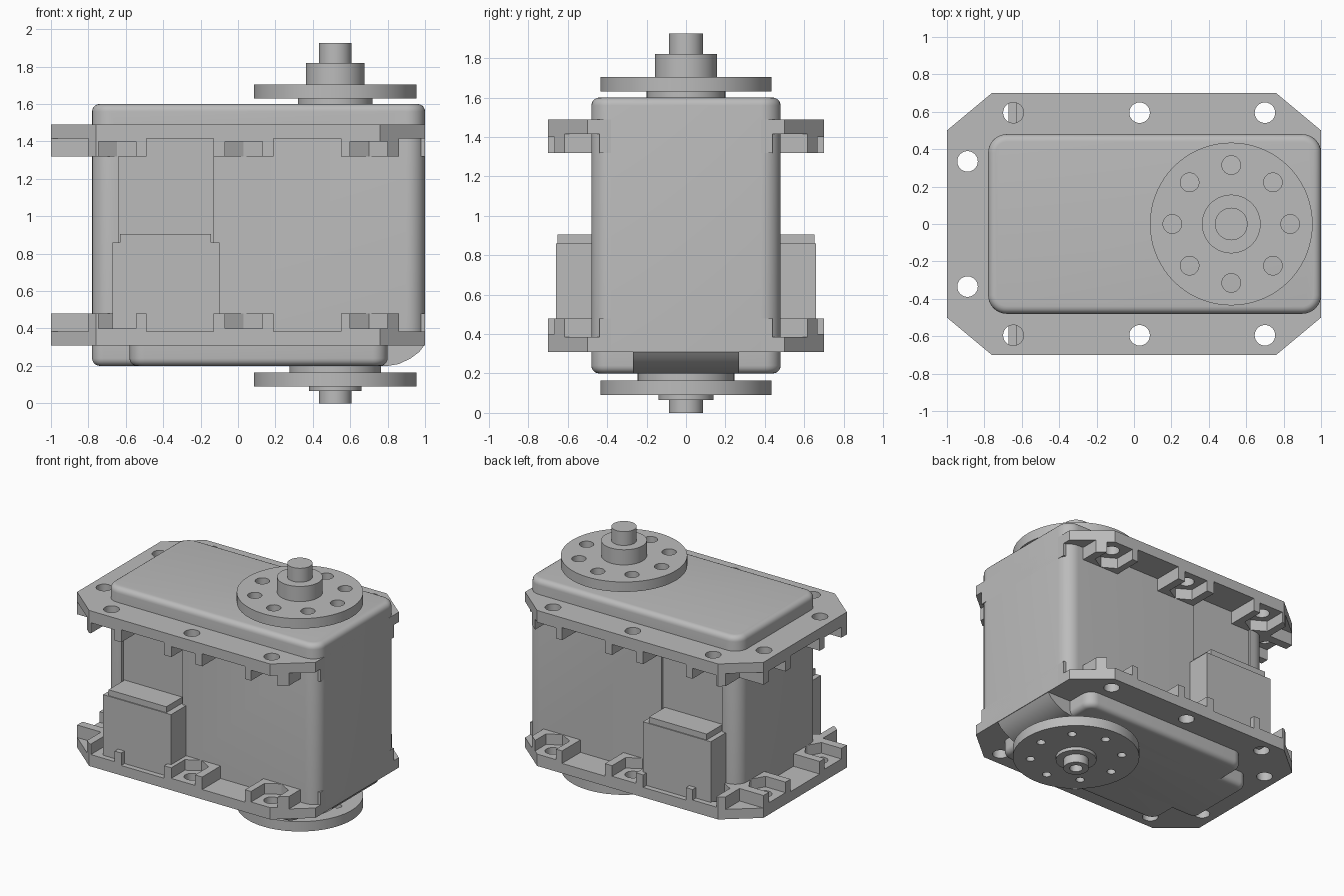
import bpy, bmesh, math
from mathutils import Matrix

if "Cube" in bpy.data.objects:
    bpy.data.objects.remove(bpy.data.objects["Cube"])

grey = bpy.data.materials.new("grey_plastic")
grey.diffuse_color = (0.5, 0.5, 0.5, 1)
grey.use_nodes = True
grey.node_tree.nodes["Principled BSDF"].inputs["Base Color"].default_value = grey.diffuse_color


def make(name, bm):
    bmesh.ops.recalc_face_normals(bm, faces=bm.faces)
    me = bpy.data.meshes.new(name)
    bm.to_mesh(me)
    bm.free()
    me.materials.append(grey)
    ob = bpy.data.objects.new(name, me)
    bpy.context.collection.objects.link(ob)
    return ob


def loft(name, rings):
    """Skin a stack of equal-length point rings and cap both ends."""
    bm = bmesh.new()
    vs = [[bm.verts.new(p) for p in r] for r in rings]
    n = len(vs[0])
    for a, b in zip(vs, vs[1:]):
        for i in range(n):
            j = (i + 1) % n
            bm.faces.new((a[i], a[j], b[j], b[i]))
    bm.faces.new(vs[0])
    bm.faces.new(vs[-1])
    return make(name, bm)


def prism(name, pts, z0, z1):
    return loft(name, [[(x, y, z) for x, y in pts] for z in (z0, z1)])


def box(name, x0, x1, y0, y1, z0, z1):
    return prism(name, [(x0, y0), (x1, y0), (x1, y1), (x0, y1)], z0, z1)


def disc(name, x, y, r, z0, z1, n=48, turn=0.0):
    pts = [(x + r * math.cos(turn + 2 * math.pi * i / n),
            y + r * math.sin(turn + 2 * math.pi * i / n)) for i in range(n)]
    return prism(name, pts, z0, z1)


def rounded(name, x0, x1, y, r, levels, n=8):
    """Rounded rectangle lofted through (height, inset) levels."""
    rings = []
    for z, d in levels:
        ring = []
        for k, (cx, cy) in enumerate([(x1 - r, y - r), (x0 + r, y - r),
                                      (x0 + r, r - y), (x1 - r, r - y)]):
            for i in range(n + 1):
                a = (k + i / n) * math.pi / 2
                ring.append((cx + (r - d) * math.cos(a), cy + (r - d) * math.sin(a), z))
        rings.append(ring)
    return loft(name, rings)


def cut(ob, cutters):
    """Subtract the cutters, bake the result, remove the helpers."""
    for c in cutters:
        m = ob.modifiers.new("cut", 'BOOLEAN')
        m.operation, m.solver, m.object = 'DIFFERENCE', 'EXACT', c
    bpy.context.view_layer.update()
    dg = bpy.context.evaluated_depsgraph_get()
    me = bpy.data.meshes.new_from_object(ob.evaluated_get(dg))
    ob.modifiers.clear()
    ob.data = me
    for c in cutters:
        bpy.data.objects.remove(c)
    return ob


def fillet(z, r, up=1, n=5):
    """Levels of a rounded edge ending at height z."""
    return [(z - up * r * (1 - math.sin(i / n * math.pi / 2)),
             r * (1 - math.cos(i / n * math.pi / 2))) for i in range(n + 1)]


# case with a shallow recess above each side connector
case = rounded("case", -0.78, 1.0, 0.48, 0.1, [(0.31, 0)] + fillet(1.6, 0.04))
cut(case, [box("cutter", -0.64, -0.13, min(s * 0.46, s * 0.6), max(s * 0.46, s * 0.6), 0.35, 1.43)
           for s in (-1, 1)])

# bottom cover: cross shape with open corners and a sloping nose
low = [(0.33, 0)] + fillet(0.2, 0.04, -1)
rounded("cover_wide", -0.58, 0.80, 0.48, 0.08, low)
rounded("cover_long", -0.78, 0.80, 0.28, 0.06, low)
nose = [(0.7, 0.33), (0.7, 0.2), (0.8, 0.2), (0.86, 0.21), (0.92, 0.238), (0.97, 0.275), (1.0, 0.315), (1.0, 0.33)]
loft("cover_nose", [[(x, y, z) for x, z in nose] for y in (-0.27, 0.27)])

# mounting flanges with raised nut pads
OUT = [(-0.76, 0.7), (-1, 0.5), (-1, -0.5), (-0.76, -0.7),
       (0.76, -0.7), (1, -0.5), (1, 0.5), (0.76, 0.7)]


def flange(name, flip):
    ob = prism(name, OUT, 0.31, 0.48)
    cs = []
    B = lambda x0, x1, y0, y1, z: cs.append(box("cutter", x0, x1, min(y0, y1), max(y0, y1), z, 0.6))
    for s in (-1, 1):
        # gaps between the side pads and at the corners
        for x0, x1 in ((-0.49, -0.13), (0.19, 0.55), (0.86, 1.1)):
            B(x0, x1, s * 0.44, s * 0.8, 0.385)
        B(-1.1, -0.80, s * 0.5, s * 0.8, 0.385)
        # side nut pockets and screw holes
        for x in (-0.645, 0.03, 0.70):
            cs.append(disc("cutter", x, s * 0.595, 0.1155, 0.4, 0.6, 6, math.pi / 2))
            B(x - 0.1, x + 0.1, s * 0.595, s * 0.8, 0.4)
            cs.append(disc("cutter", x, s * 0.595, 0.055, 0.2, 0.7, 24))
        # end nut pockets and screw holes
        y = s * 0.335
        cs.append(disc("cutter", -0.89, y, 0.1155, 0.4, 0.6, 6))
        B(-1.1, -0.89, y - 0.1, y + 0.1, 0.4)
        cs.append(disc("cutter", -0.89, y, 0.055, 0.2, 0.7, 24))
    B(-1.1, -0.77, -0.175, 0.175, 0.385)
    cut(ob, cs)
    if flip:
        ob.data.transform(Matrix.Translation((0, 0, 1.8)) @ Matrix.Diagonal((1, 1, -1, 1)))
        ob.data.flip_normals()


flange("lower_flange", False)
flange("upper_flange", True)

# side connectors
for s, side in ((-1, "front"), (1, "back")):
    for part, x0, x1, y, z0, z1 in (("connector", -0.67, -0.10, 0.66, 0.35, 0.86),
                                    ("connector_lip", -0.63, -0.145, 0.652, 0.8, 0.905)):
        box(f"{side}_{part}", x0, x1, min(s * 0.42, s * y), max(s * 0.42, s * y), z0, z1)

# output horns on the shaft axis
CX = 0.52


def horn(name, z0, z1, hole):
    cs = [disc("cutter", CX + 0.315 * math.cos(k * math.pi / 4), 0.315 * math.sin(k * math.pi / 4),
               hole, z0 - 0.1, z1 + 0.1, 24) for k in range(8)]
    cut(disc(name, CX, 0, 0.435, z0, z1, 72), cs)


horn("top_horn", 1.63, 1.705, 0.05)
disc("top_collar", CX, 0, 0.2, 1.58, 1.64)
disc("top_hub", CX, 0, 0.157, 1.69, 1.82)
disc("top_shaft", CX, 0, 0.087, 1.80, 1.925)
horn("bottom_horn", 0.09, 0.165, 0.03)
disc("bottom_collar", CX, 0, 0.245, 0.155, 0.22)
disc("bottom_hub", CX, 0, 0.14, 0.065, 0.1)
cut(disc("bottom_shaft", CX, 0, 0.087, 0.0, 0.08), [disc("cutter", CX, 0, 0.045, -0.1, 0.06, 24)])

# smooth the rounded faces, keep edges crisp
for ob in bpy.context.collection.objects:
    ob.data.polygons.foreach_set("use_smooth", [True] * len(ob.data.polygons))
    ob.data.set_sharp_from_angle(angle=math.radians(30))
